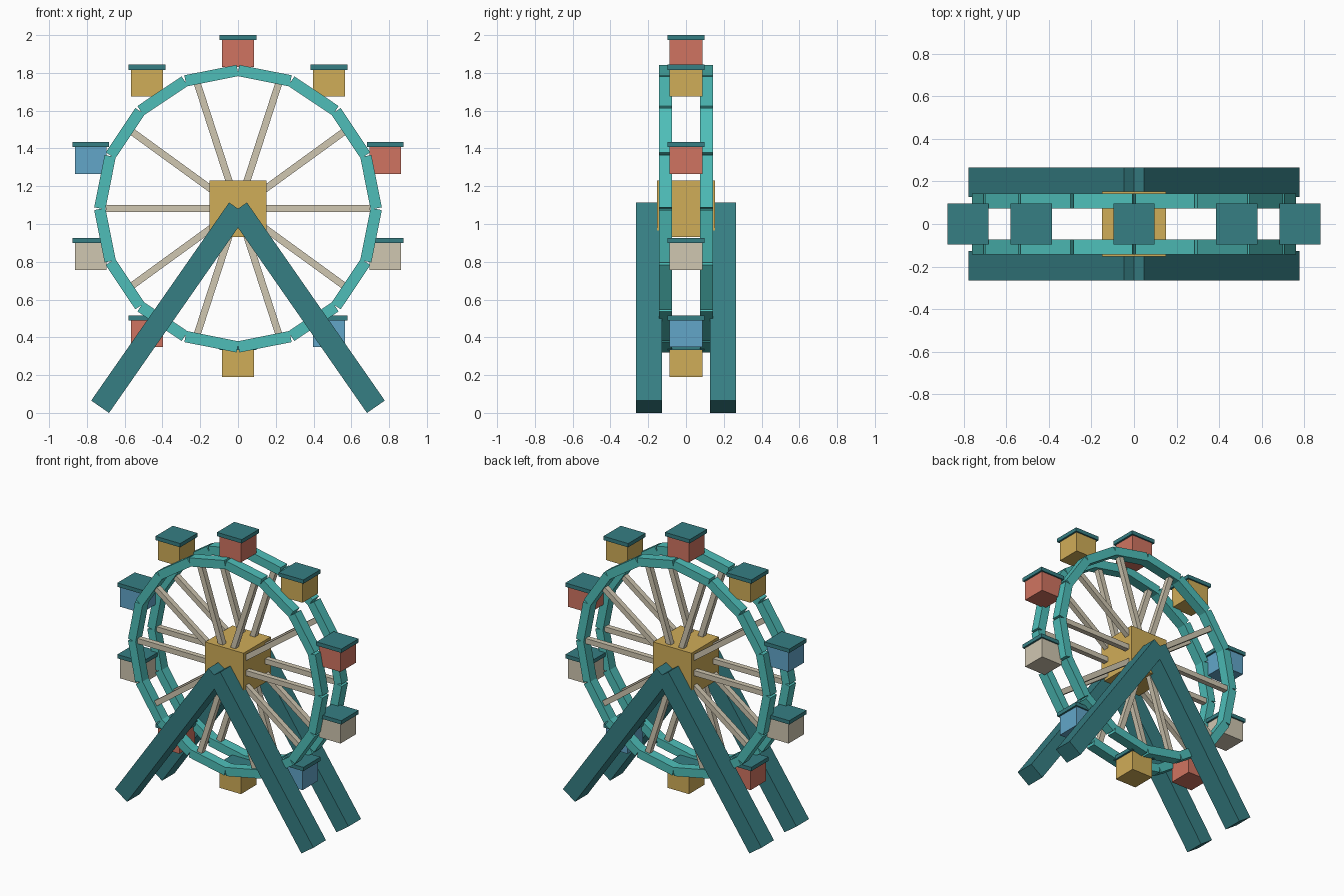
import bpy
from math import radians, pi, cos, sin, atan2, hypot
from mathutils import Matrix, Vector

cube = bpy.data.objects.get("Cube")
if cube:
    bpy.data.objects.remove(cube, do_unlink=True)


def material(name, hex_code):
    srgb = [int(hex_code[i:i + 2], 16) / 255 for i in (0, 2, 4)]
    rgba = [c / 12.92 if c < 0.04 else ((c + 0.055) / 1.055) ** 2.4 for c in srgb] + [1]
    mat = bpy.data.materials.new(name)
    mat.use_nodes = True
    mat.diffuse_color = rgba
    mat.node_tree.nodes["Principled BSDF"].inputs["Base Color"].default_value = rgba
    return mat


TEAL = material("bright teal", "4EBEB9")
DARK = material("dark teal", "367E83")
CREAM = material("cream", "D0C7B1")
YELLOW = material("mustard yellow", "D0AD58")
RED = material("coral red", "D07461")
BLUE = material("sky blue", "62A6C9")


def box(name, centre, size, mat, angle=0):
    """Box whose long x axis is turned by angle in the xz plane."""
    bpy.ops.mesh.primitive_cube_add(size=1)
    ob = bpy.context.object
    ob.name = name
    ob.data.transform(Matrix.Diagonal((*size, 1)))
    ob.location = centre
    ob.rotation_euler = (0, -angle, 0)
    ob.data.materials.append(mat)
    return ob


def beam(name, start, end, width, depth, mat):
    """Straight square-ended bar between two points sharing one y."""
    a, b = Vector(start), Vector(end)
    d = b - a
    return box(name, (a + b) / 2, (d.length, depth, width), mat, atan2(d.z, d.x))


AXLE = 1.081
SEGMENTS, SPOKES = 16, 10
RIM_R, RIM_T, RIM_Y = 0.718, 0.06, 0.108
CABIN_R = 0.82

# Hub block
box("hub", (0, 0, AXLE), (0.30, 0.305, 0.30), YELLOW)

for side, y in (("front", -1), ("back", 1)):
    # Rim made of straight segments
    for i in range(SEGMENTS):
        a = (i + 0.5) * 2 * pi / SEGMENTS
        box(f"{side}_rim_segment", (RIM_R * cos(a), y * RIM_Y, AXLE + RIM_R * sin(a)),
            (2 * pi * RIM_R / SEGMENTS, 0.07, RIM_T), TEAL, a + pi / 2)
    # Spokes
    for i in range(SPOKES):
        a = i * 2 * pi / SPOKES
        beam(f"{side}_spoke", (0, y * RIM_Y, AXLE),
             (0.7 * cos(a), y * RIM_Y, AXLE + 0.7 * sin(a)), 0.037, 0.037, CREAM)
    # Splayed support legs
    for x, hand in ((-1, "right"), (1, "left")):
        beam(f"{side}_{hand}_leg", (x * 0.73, y * 0.196, 0.0325), (0, y * 0.196, AXLE),
             0.115, 0.14, DARK)

# Hanging cabins with flat roofs, colours repeating round the wheel from the top
colours = (RED, YELLOW, BLUE, CREAM)
for i in range(SPOKES):
    a = pi / 2 + i * 2 * pi / SPOKES
    x, top = CABIN_R * cos(a), 2 - CABIN_R + CABIN_R * sin(a)
    box("cabin", (x, 0, top - 0.097), (0.168, 0.173, 0.144), colours[i % 4])
    box("cabin_roof", (x, 0, top - 0.0135), (0.194, 0.194, 0.027), DARK)
